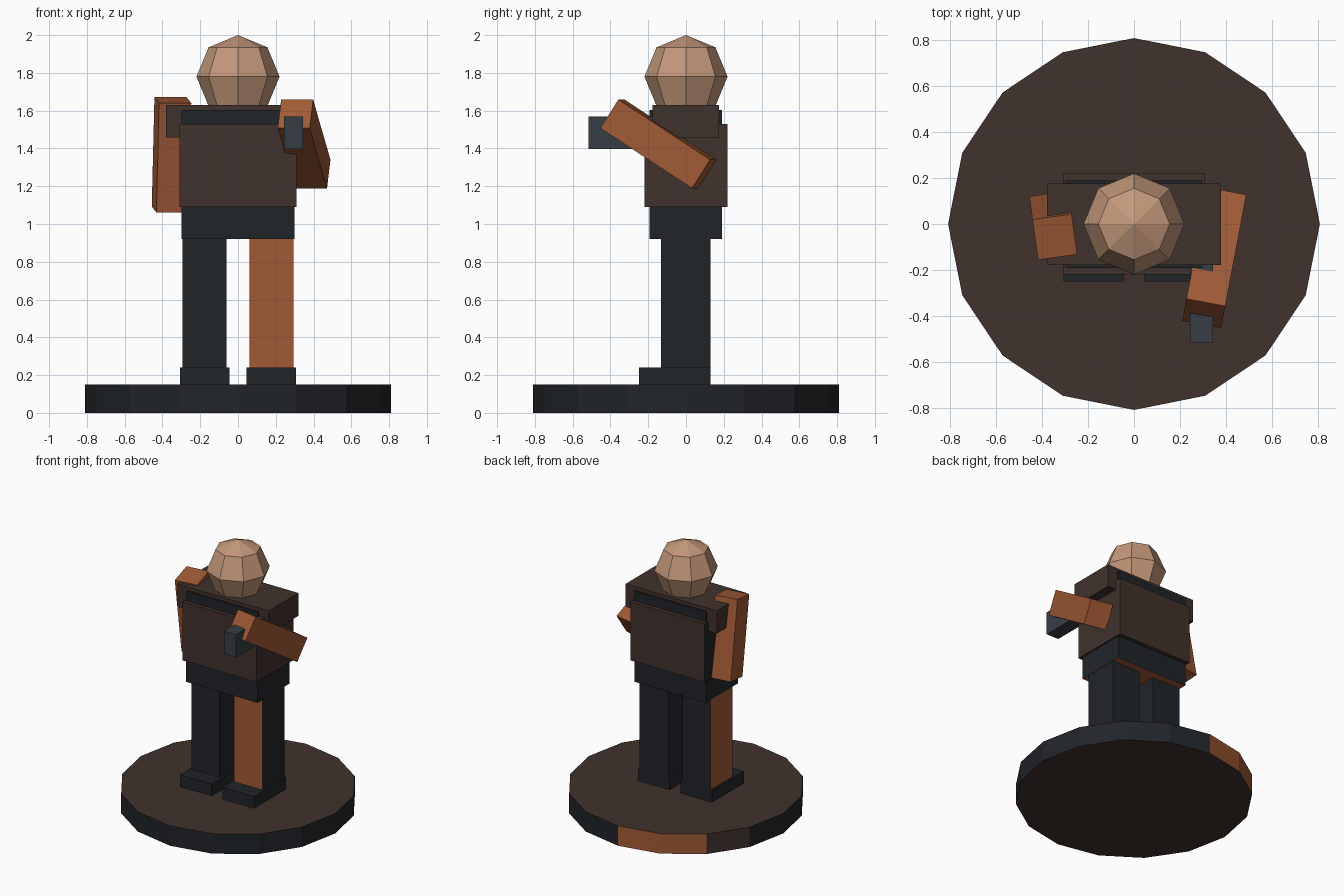
import bpy, bmesh, math
from mathutils import Vector, Matrix

if "Cube" in bpy.data.objects:
    bpy.data.objects.remove(bpy.data.objects["Cube"])


def material(name, rgb):
    m = bpy.data.materials.new(name)
    m.diffuse_color = (*rgb, 1)
    m.use_nodes = True
    m.node_tree.nodes["Principled BSDF"].inputs["Base Color"].default_value = m.diffuse_color
    return m


BROWN = material("brown", (0.051, 0.032, 0.026))
DARK = material("dark", (0.015, 0.018, 0.022))
ORANGE = material("orange", (0.352, 0.102, 0.036))
SKIN = material("skin", (0.546, 0.314, 0.195))
SLATE = material("slate", (0.038, 0.048, 0.058))


def finish(name, bm, mats, pick=None):
    """Turn a bmesh into an object; pick(face) gives the material index."""
    bm.normal_update()
    for f in bm.faces:
        f.material_index = pick(f) if pick else 0
    me = bpy.data.meshes.new(name)
    bm.to_mesh(me)
    bm.free()
    for m in mats:
        me.materials.append(m)
    ob = bpy.data.objects.new(name, me)
    bpy.context.collection.objects.link(ob)
    return ob


def box(name, lo, hi, mat, accent=None, side=None):
    """Box between two corners; the face pointing to side gets the accent."""
    lo, hi = Vector(lo), Vector(hi)
    bm = bmesh.new()
    bmesh.ops.create_cube(bm, size=1, matrix=Matrix.Translation((lo + hi) / 2)
                          @ Matrix.Diagonal((*(hi - lo), 1)))
    if accent:
        return finish(name, bm, [mat, accent],
                      lambda f: int(f.normal.dot(Vector(side)) > 0.9))
    return finish(name, bm, [mat])


def arm(name, centre, tilt, turn):
    ob = box(name, (-0.086, -0.09, -0.294), (0.086, 0.09, 0.294), ORANGE)
    ob.location = centre
    ob.rotation_euler = (math.radians(tilt), 0, math.radians(turn))


# Round stand: brown caps, dark rim with three coloured panels at the back
def stand_colour(f):
    if abs(f.normal.z) > 0.5:
        return 0
    angle = math.degrees(math.atan2(f.normal.y, f.normal.x))
    if 90 < angle < 135:
        return 2
    return 0 if 135 < angle < 157.5 else 1


bm = bmesh.new()
bmesh.ops.create_cone(bm, cap_ends=True, segments=16, radius1=0.81, radius2=0.81,
                      depth=0.15, matrix=Matrix.Translation((0, 0, 0.075)))
finish("stand", bm, [BROWN, DARK, ORANGE], stand_colour)

# Legs and feet, each leg with one orange face
for label, s, side in (("left", -1, (-1, 0, 0)), ("right", 1, (0, -1, 0))):
    a, b = sorted((s * 0.06, s * 0.295))
    box(label + "_leg", (a, -0.132, 0.24), (b, 0.13, 0.92), DARK, ORANGE, side)
    a, b = sorted((s * 0.045, s * 0.308))
    box(label + "_foot", (a, -0.25, 0.15), (b, 0.13, 0.24), DARK)

# Body: inner shirt seen at hips and collar, jacket and shoulder block
box("shirt", (-0.298, -0.192, 0.92), (0.298, 0.19, 1.603), DARK, ORANGE, (0, 0, -1))
box("jacket", (-0.31, -0.22, 1.09), (0.31, 0.22, 1.53), BROWN, DARK, (-1, 0, 0))
box("shoulders", (-0.38, -0.178, 1.458), (0.38, 0.176, 1.63), BROWN)

# Arms and the block held in the right hand
arm("left_arm", (-0.352, -0.006, 1.366), 10, 8)
arm("right_arm", (0.35, -0.147, 1.424), 57.2, -10.7)
box("held_block", (0.243, -0.516, 1.398), (0.345, -0.17, 1.57), SLATE)

# Head
bm = bmesh.new()
bmesh.ops.create_uvsphere(bm, u_segments=8, v_segments=4, radius=0.22,
                          matrix=Matrix.Translation((0, 0, 1.78)))
finish("head", bm, [SKIN])
